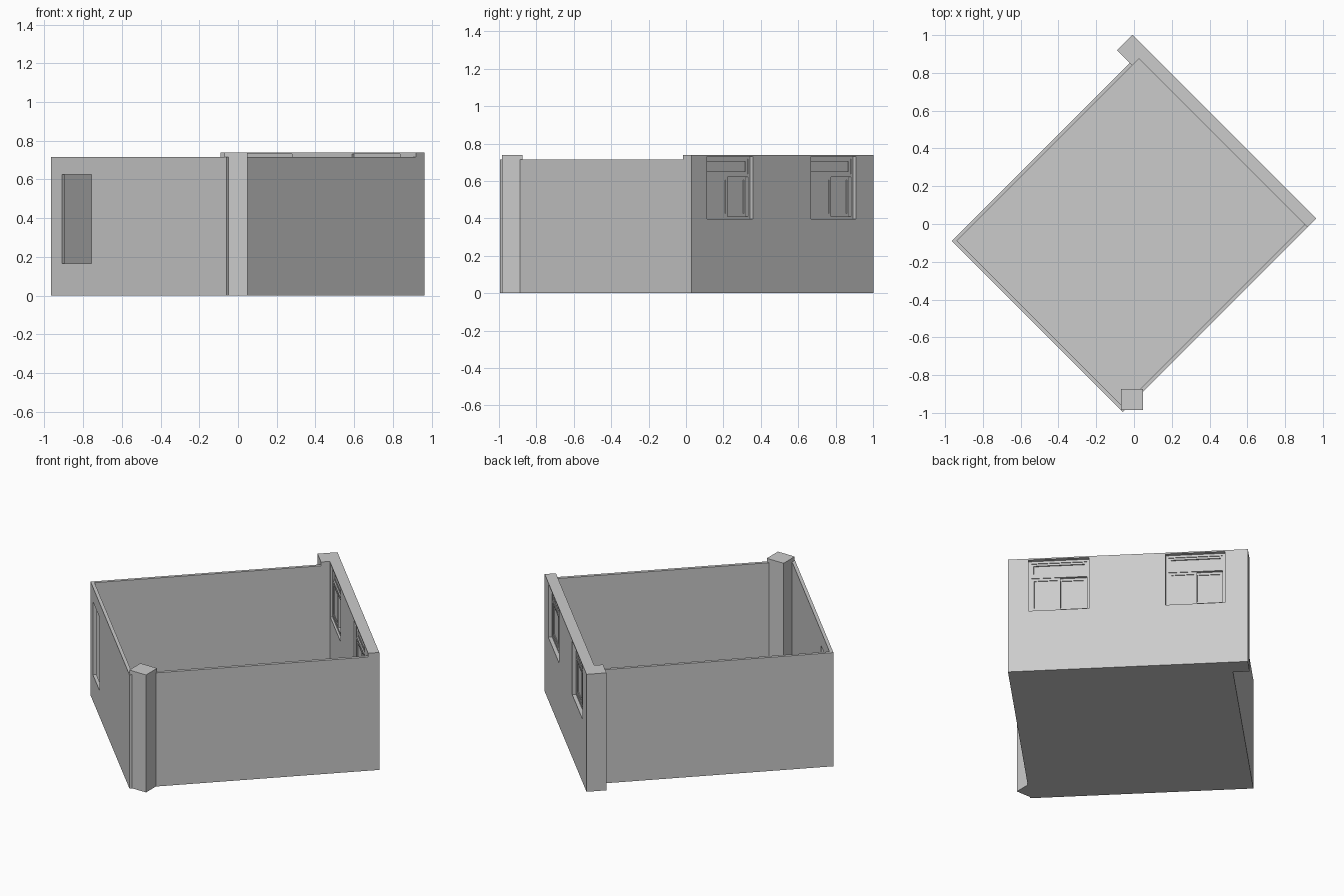
import bpy
import math

old = bpy.data.objects.get("Cube")
if old:
    bpy.data.objects.remove(old, do_unlink=True)

grey = bpy.data.materials.new("plain_grey")
grey.use_nodes = True
colour = (0.6, 0.6, 0.6, 1)
grey.diffuse_color = colour
grey.node_tree.nodes["Principled BSDF"].inputs["Base Color"].default_value = colour

TURN = math.radians(-45)  # the room stands diagonally
WALL_TOP, HIGH_TOP = 0.716, 0.74


def box(name, xs, ys, zs, turn=TURN):
    """Box between limits in room axes, turned about the vertical."""
    mesh = bpy.data.meshes.new(name)
    verts = [(x, y, z) for x in xs for y in ys for z in zs]
    faces = [(0, 1, 3, 2), (4, 6, 7, 5), (0, 4, 5, 1),
             (2, 3, 7, 6), (0, 2, 6, 4), (1, 5, 7, 3)]
    mesh.from_pydata(verts, [], faces)
    mesh.materials.append(grey)
    obj = bpy.data.objects.new(name, mesh)
    obj.rotation_euler.z = turn
    bpy.context.collection.objects.link(obj)
    return obj


def cut(wall, xs, ys, zs):
    """Cut a box-shaped opening through a wall."""
    cutter = box("opening_cutter", xs, ys, zs)
    cutter.hide_render = True
    mod = wall.modifiers.new("opening", "BOOLEAN")
    mod.object = cutter
    mod.operation = "DIFFERENCE"
    mod.solver = "EXACT"
    bpy.context.view_layer.objects.active = wall
    bpy.ops.object.modifier_apply(modifier=mod.name)
    bpy.data.objects.remove(cutter, do_unlink=True)


# Room limits: outer and inner wall faces
L_OUT, L_IN, R_IN, R_OUT = -0.619, -0.60, 0.641, 0.661
F_OUT, F_IN, B_IN, B_OUT = -0.746, -0.726, 0.638, 0.7025
POST_L, POST_F = -0.714, 0.587

# Floor and thin walls
box("floor", (L_IN, R_IN), (F_IN, B_IN), (0, 0.01))
box("left_end_wall", (L_OUT, L_IN), (F_OUT, POST_F), (0, WALL_TOP))
box("right_end_wall", (R_IN, R_OUT), (F_OUT, B_IN), (0, WALL_TOP))
entry_wall = box("entry_wall", (L_IN, R_IN), (F_OUT, F_IN), (0, WALL_TOP))
cut(entry_wall, (-0.541, -0.325), (F_OUT - 0.1, F_IN + 0.1), (0.165, 0.626))

# Thick window wall with its corner post, and the square pillar
window_wall = box("window_wall", (POST_L, R_OUT), (B_IN, B_OUT), (0, HIGH_TOP))
box("corner_post", (POST_L, L_IN), (POST_F, B_IN), (0, HIGH_TOP))
box("square_pillar", (-0.069, 0.048), (-0.984, -0.873), (0, HIGH_TOP), 0)


def frame(name, xs, ys, zs, w):
    """Rectangular frame of four bars of width w."""
    (a, b), (c, d) = xs, zs
    box(name + "_bottom", xs, ys, (c, c + w))
    box(name + "_top", xs, ys, (d - w, d))
    box(name + "_side_a", (a, a + w), ys, (c + w, d - w))
    box(name + "_side_b", (b - w, b), ys, (c + w, d - w))


def window(name, a, b):
    low, high, bar_low, bar_high = 0.396, 0.732, 0.62, 0.637
    cut(window_wall, (a, b), (B_IN - 0.1, B_OUT + 0.1), (low, high))
    face = B_OUT - 0.022
    w = 0.015
    frame(name + "_frame", (a, b), (face - 0.03, face), (low, high), w)
    box(name + "_crossbar", (a + w, b - w), (face - 0.03, face), (bar_low, bar_high))
    # Fixed light above
    box(name + "_upper_pane", (a + w, b - w), (face - 0.02, face - 0.012), (bar_high, high - w))
    frame(name + "_upper_sash", (a + w, b - w), (face - 0.022, face - 0.005),
          (bar_high, high - w), 0.013)
    # Two sliding sashes, one behind the other
    mid = (a + b) / 2
    sashes = (("rear", a + w, mid + 0.008, face - 0.016),
              ("front", mid - 0.008, b - w, face - 0.004))
    for label, p, q, y in sashes:
        part = name + "_" + label
        frame(part + "_sash", (p, q), (y - 0.012, y), (low + w, bar_low), 0.016)
        box(part + "_pane", (p + 0.016, q - 0.016), (y - 0.009, y - 0.005),
            (low + w + 0.016, bar_low - 0.016))


window("window_one", 0.196, 0.544)
window("window_two", -0.583, -0.242)
